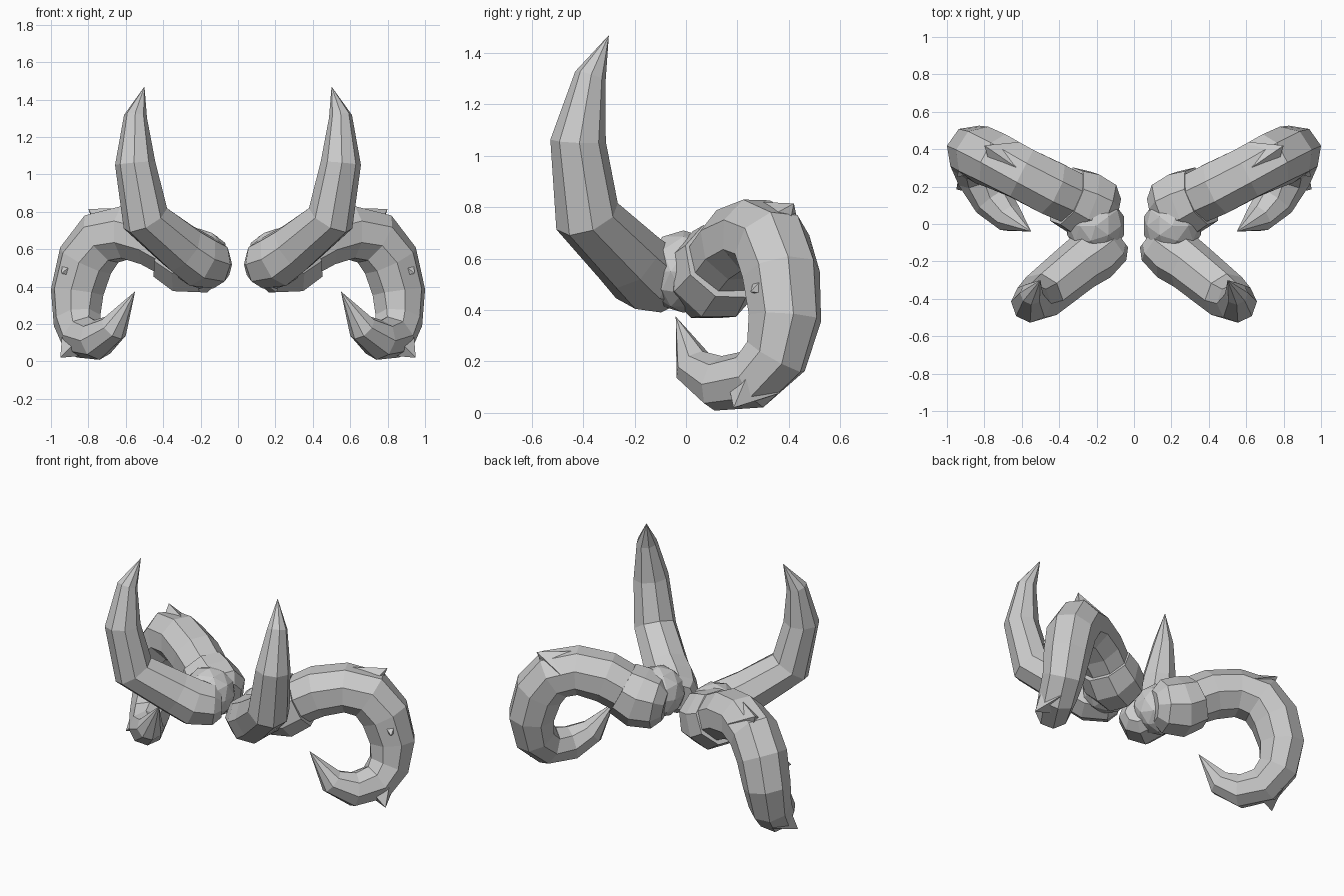
import bpy, bmesh, math
from mathutils import Vector

if "Cube" in bpy.data.objects:
    bpy.data.objects.remove(bpy.data.objects["Cube"])


def finish(name, bm):
    """Turn a bmesh into a named object mirrored across x."""
    bmesh.ops.recalc_face_normals(bm, faces=bm.faces[:])
    mesh = bpy.data.meshes.new(name)
    bm.to_mesh(mesh)
    bm.free()
    obj = bpy.data.objects.new(name, mesh)
    bpy.context.collection.objects.link(obj)
    obj.modifiers.new("Mirror", 'MIRROR')
    return obj


def tube(name, stations, sides=8, tip=True):
    """Flat-faced tube through (x, y, z, radius) stations."""
    pts = [Vector(s[:3]) for s in stations]
    bm = bmesh.new()
    rings = []
    last = len(pts) - 1
    normal = None
    for i, p in enumerate(pts):
        a = (p - pts[i - 1]).normalized() if i > 0 else Vector()
        b = (pts[i + 1] - p).normalized() if i < last else Vector()
        t = (a + b).normalized()
        # carry the ring frame along the path so it does not twist
        if normal is None:
            normal = t.cross(Vector((0.3, -0.6, 0.7)))
        normal = (normal - t * normal.dot(t)).normalized()
        side = t.cross(normal)
        if i == last and tip:
            rings.append([bm.verts.new(p)])
            continue
        ring = []
        for k in range(sides):
            ang = 2 * math.pi * (k + 0.5) / sides
            off = normal * math.cos(ang) + side * math.sin(ang)
            ring.append(bm.verts.new(p + off * stations[i][3]))
        rings.append(ring)
    for r0, r1 in zip(rings, rings[1:]):
        for k in range(sides):
            n = (k + 1) % sides
            if len(r1) == 1:
                bm.faces.new((r0[k], r0[n], r1[0]))
            else:
                bm.faces.new((r0[k], r0[n], r1[n], r1[k]))
    bm.faces.new(rings[0][::-1])
    if not tip:
        bm.faces.new(rings[-1])
    return finish(name, bm)


# Upright front horns
tube("front_horn", [
    (0.08, -0.06, 0.52, 0.08), (0.12, -0.09, 0.52, 0.13),
    (0.215, -0.165, 0.545, 0.15), (0.30, -0.225, 0.605, 0.14),
    (0.495, -0.385, 0.765, 0.13), (0.55, -0.42, 1.06, 0.108),
    (0.548, -0.372, 1.31, 0.062), (0.50, -0.30, 1.47, 0)])

# Curled rear horns
tube("curled_horn", [
    (0.20, 0.08, 0.53, 0.13), (0.33, 0.14, 0.585, 0.15),
    (0.45, 0.195, 0.655, 0.155), (0.60, 0.27, 0.69, 0.15),
    (0.73, 0.335, 0.655, 0.155), (0.815, 0.37, 0.54, 0.155),
    (0.86, 0.385, 0.37, 0.145), (0.86, 0.35, 0.22, 0.13),
    (0.83, 0.26, 0.13, 0.12), (0.755, 0.125, 0.115, 0.108),
    (0.665, 0.03, 0.18, 0.08), (0.55, -0.04, 0.375, 0)])

# Thick collar at the root of each curled horn
tube("horn_root", [
    (0.11, 0.05, 0.51, 0.10), (0.16, 0.07, 0.52, 0.165),
    (0.27, 0.11, 0.54, 0.188), (0.36, 0.15, 0.59, 0.168)], tip=False)

# Rounded joint filling the gap between the two horns
joint = bmesh.new()
bmesh.ops.create_icosphere(joint, subdivisions=2, radius=0.16)
bmesh.ops.translate(joint, verts=joint.verts[:], vec=(0.205, -0.01, 0.55))
finish("horn_joint", joint)

# Small thorns along the curl: base centre, then tip
thorns = [((0.68, 0.34, 0.72), (0.80, 0.42, 0.815)),
          ((0.85, 0.37, 0.53), (0.945, 0.25, 0.47)),
          ((0.85, 0.26, 0.12), (0.95, 0.185, 0.02))]
for i, (base, end) in enumerate(thorns):
    tube(f"thorn_{i + 1}", [(*base, 0.12), (*end, 0)], sides=4)
